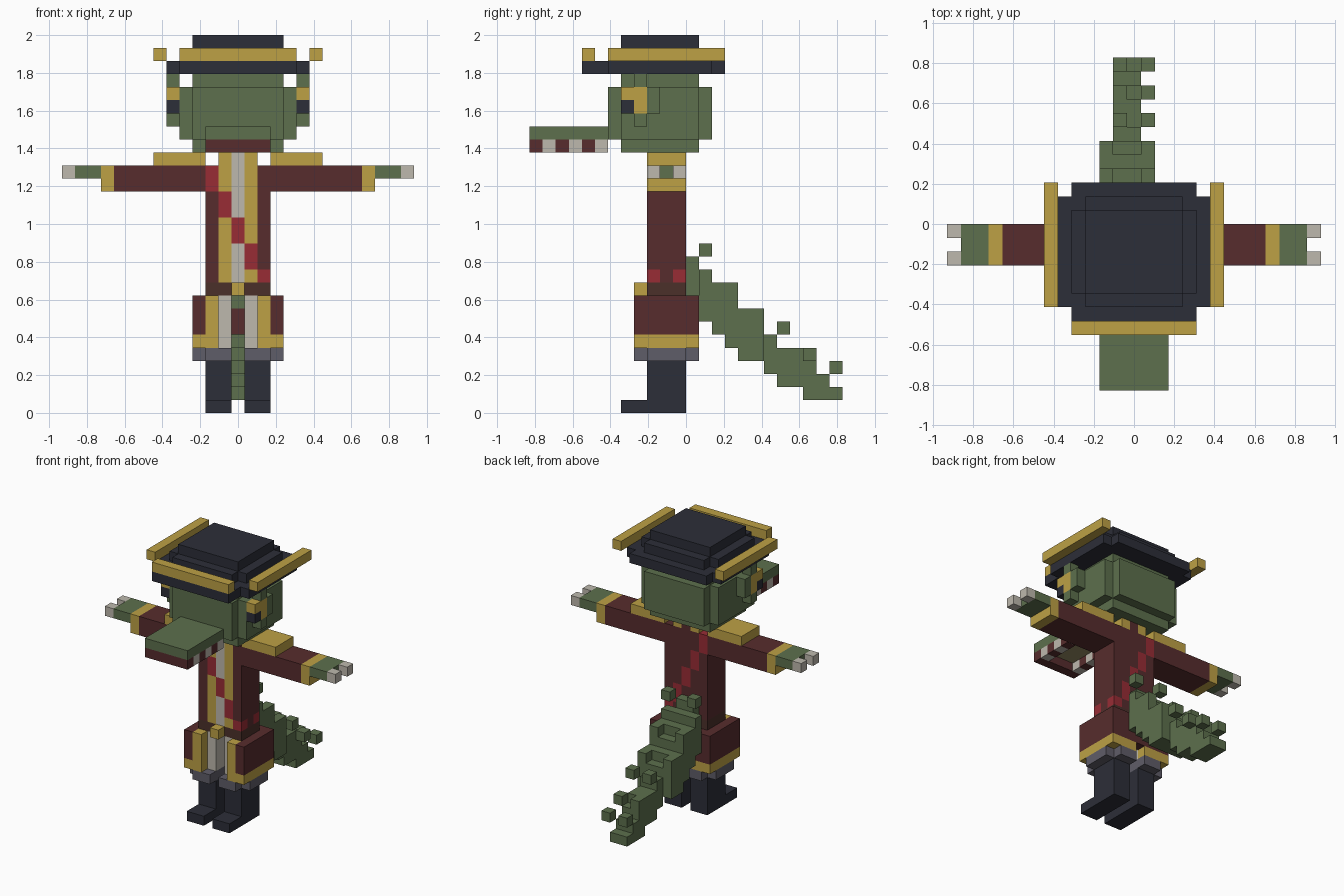
import bpy, bmesh
from mathutils import Matrix, Vector

cube = bpy.data.objects.get("Cube")
if cube:
    bpy.data.objects.remove(cube, do_unlink=True)

U = 2 / 29  # size of one block


def material(name, rgb):
    lin = [((c / 255 + 0.055) / 1.055) ** 2.4 for c in rgb]
    m = bpy.data.materials.new(name)
    m.use_nodes = True
    m.diffuse_color = (*lin, 1)
    bsdf = next(n for n in m.node_tree.nodes if n.type == 'BSDF_PRINCIPLED')
    bsdf.inputs["Base Color"].default_value = (*lin, 1)
    bsdf.inputs["Roughness"].default_value = 0.9
    return m


GREEN = material("scale_green", (93, 112, 77))
DARK = material("dark_navy", (44, 46, 56))
GOLD = material("gold", (189, 161, 69))
MAROON = material("maroon", (87, 44, 45))
RED = material("sash_red", (152, 44, 53))
WHITE = material("bone_white", (190, 185, 174))
GREY = material("boot_grey", (95, 93, 104))
BROWN = material("belt_brown", (75, 48, 42))
TAN = material("mouth_tan", (150, 140, 100))


def part(name, mat, *boxes, mirror=False):
    """One object made of boxes (x0, x1, y0, y1, z0, z1) in block units."""
    boxes = list(boxes)
    if mirror:
        boxes += [(-b[1], -b[0], *b[2:]) for b in boxes]
    bm = bmesh.new()
    for x0, x1, y0, y1, z0, z1 in boxes:
        centre = Vector((x0 + x1, y0 + y1, z0 + z1)) * U / 2
        size = Vector((x1 - x0, y1 - y0, z1 - z0)) * U
        bmesh.ops.create_cube(bm, size=1, matrix=Matrix.Translation(centre) @ Matrix.Diagonal((*size, 1)))
    me = bpy.data.meshes.new(name)
    bm.to_mesh(me)
    bm.free()
    me.materials.append(mat)
    ob = bpy.data.objects.new(name, me)
    bpy.context.collection.objects.link(ob)
    return ob


# Boots, cuffs and trousers
part("boots", DARK, (.5, 2.5, -3, 0, 0, 4), (.5, 2.5, -5, -3, 0, 1), mirror=True)
part("boot_cuffs", GREY, (.5, 2.5, -4, 1, 4, 5), (2.5, 3.5, -3, 0, 4, 5), mirror=True)
part("trousers", WHITE, (.5, 2.5, -3, 0, 5, 9), mirror=True)

# Coat skirt, open at the front
part("coat_skirt", MAROON, (2.5, 3.5, -4, 1, 6, 9), (.5, 2.5, 0, 1, 6, 9), mirror=True)
part("coat_skirt_back", MAROON, (-.5, .5, 0, 1, 6, 8))
part("coat_hem", GOLD, (2.5, 3.5, -4, 1, 5, 6), (.5, 2.5, 0, 1, 5, 6), mirror=True)
part("coat_front_trim", GOLD, (1.5, 2.5, -4, -3, 5, 9), mirror=True)
part("belt", BROWN, (-2.5, 2.5, -3, 0, 9, 10))
part("belt_buckle", GOLD, (-.5, .5, -4, -3, 9, 10))

# Torso with a sash crossing diagonally on front and back
part("torso_core", MAROON, (-2.5, 2.5, -2, -1, 10, 19))
sash, cloth = [], {}
front_mats = [MAROON, GOLD, WHITE, GOLD, MAROON]
for i in range(5):
    x = -2.5 + i
    hi = 19 - 2 * i
    lo = max(hi - 2, 10)
    for y, mat in ((-3, front_mats[i]), (-1, MAROON)):
        sash.append((x, x + 1, y, y + 1, lo, hi))
        for a, b in ((10, lo), (hi, 19)):
            if b > a:
                cloth.setdefault(mat, []).append((x, x + 1, y, y + 1, a, b))
part("sash", RED, *sash)
for name, mat in (("coat_body", MAROON), ("coat_lapels", GOLD), ("shirt", WHITE)):
    part(name, mat, *cloth[mat])
part("shirt_collar", WHITE, (-.5, .5, -3, -2, 19, 20))
part("neck", MAROON, (-.5, .5, -2, 0, 19, 20))
part("collar", GOLD, (.5, 1.5, -3, 0, 19, 20), mirror=True)

# Arms
part("epaulettes", GOLD, (2.5, 6.5, -3, 0, 19, 20), mirror=True)
part("sleeves", MAROON, (2.5, 9.5, -3, 0, 17, 19), mirror=True)
part("sleeve_cuffs", GOLD, (9.5, 10.5, -3, 0, 17, 19), mirror=True)
part("hands", GREEN, (10.5, 12.5, -3, 0, 18, 19), mirror=True)
part("claws", WHITE, (12.5, 13.5, -3, -2, 18, 19), (12.5, 13.5, -1, 0, 18, 19), mirror=True)

# Head: three crossing boxes give stepped edges
part("head", GREEN, (-3.5, 3.5, -5, 1, 20, 26), (-4.5, 4.5, -5, 1, 21, 25), (-3.5, 3.5, -6, 2, 21, 25))
part("eye_rims", GREEN, (4.5, 5.5, -4, -3, 25, 26), (4.5, 5.5, -4, -3, 22, 23),
     (4.5, 5.5, -3, -2, 23, 25), mirror=True)
part("eyes", GOLD, (4.5, 5.5, -5, -3, 24, 25), (4.5, 5.5, -4, -3, 23, 24), mirror=True)
part("pupils", DARK, (4.5, 5.5, -5, -4, 23, 24), mirror=True)

# Snout with alternating teeth along the sides
part("snout", GREEN, (-2.5, 2.5, -12, -6, 21, 22))
part("snout_gums", MAROON, *[(1.5, 2.5, y, y + 1, 20, 21) for y in (-12, -10, -8)], mirror=True)
part("snout_gum_front", MAROON, (-1.5, 1.5, -12, -11, 20, 21))
part("teeth", WHITE, *[(1.5, 2.5, y, y + 1, 20, 21) for y in (-11, -9, -7)], mirror=True)
part("mouth_roof", TAN, (-1.5, 1.5, -11, -6, 20.9, 21))

# Hat
part("hat_brim", DARK, (-5.5, 5.5, -6, 2, 26, 27), (-4.5, 4.5, -8, 3, 26, 27))
part("hat_crown", DARK, (-4.5, 4.5, -5, 1, 27, 28), (-3.5, 3.5, -6, 2, 27, 28), (-3.5, 3.5, -5, 1, 28, 29))
part("hat_front_trim", GOLD, (-4.5, 4.5, -8, -7, 27, 28))
part("hat_side_trim", GOLD, (5.5, 6.5, -6, 3, 27, 28), mirror=True)

# Tail: one slice per block of length, bottom and top heights
slices = [(8, 12), (7, 11), (6, 10), (5, 9), (4, 8), (4, 7), (3, 6), (2, 5), (2, 5), (1, 4), (1, 3), (1, 2)]
tail = []
for y, (lo, hi) in enumerate(slices):
    wide = 0 < y < 6
    # the first slice meets the coat only above its skirt
    if y == 0:
        tail += [(-.5, .5, 0, 1, 8, 9), (-1.5, .5, 0, 1, 9, hi)]
    else:
        tail.append((-2.5 if wide else -1.5, 1.5 if wide else .5, y, y + 1, lo, hi))
part("tail", GREEN, *tail)

# Tail spikes in two rows on every other slice
spikes = []
for y, z in ((1, 12), (3, 9), (5, 7), (7, 6), (9, 4), (11, 3)):
    for x in (-2.5 if y < 6 else -1.5, .5):
        spikes.append((x, x + 1, y, y + 1, z, z + 1))
part("tail_spikes", GREEN, *spikes)
